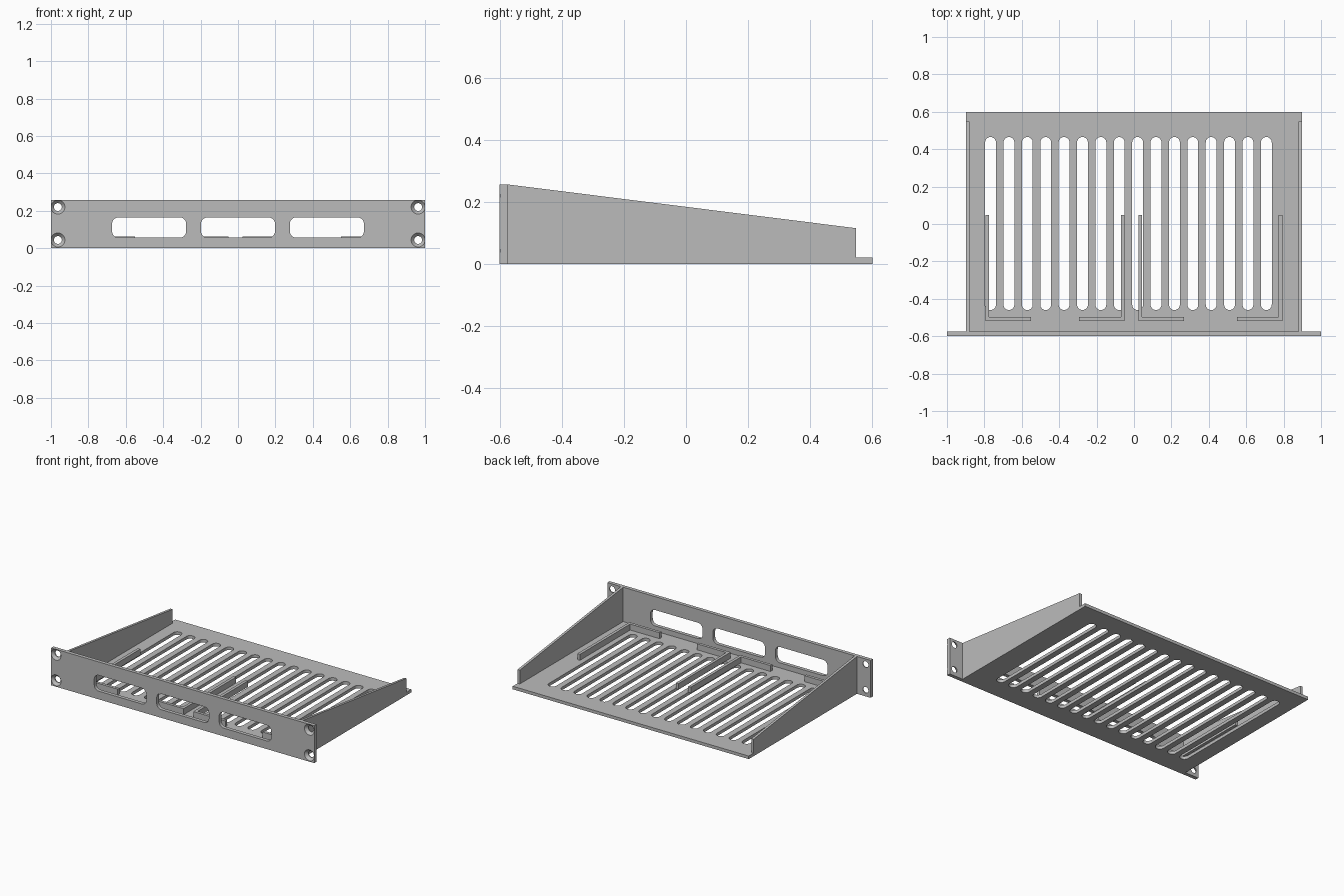
import bpy, bmesh, math
from mathutils import Matrix, Vector

cube = bpy.data.objects.get("Cube")
if cube:
    bpy.data.objects.remove(cube, do_unlink=True)

grey = bpy.data.materials.new("plain grey")
grey.use_nodes = True
grey.diffuse_color = (0.5, 0.5, 0.5, 1)
grey.node_tree.nodes["Principled BSDF"].inputs["Base Color"].default_value = (0.5, 0.5, 0.5, 1)

FRONT, BACK = -0.6, 0.6
PANEL_BACK = -0.575
HEIGHT, FLOOR = 0.257, 0.021
HALF_W = 0.897


def to_object(name, bm):
    bmesh.ops.recalc_face_normals(bm, faces=bm.faces)
    mesh = bpy.data.meshes.new(name)
    bm.to_mesh(mesh)
    bm.free()
    mesh.materials.append(grey)
    obj = bpy.data.objects.new(name, mesh)
    bpy.context.collection.objects.link(obj)
    return obj


def add_prism(bm, outline, axis, lo, hi):
    """Extrude a 2D outline along the named axis."""
    place = {"x": lambda a, b, d: (d, a, b),
             "y": lambda a, b, d: (a, d, b),
             "z": lambda a, b, d: (a, b, d)}[axis]
    face = bm.faces.new([bm.verts.new(place(a, b, lo)) for a, b in outline])
    result = bmesh.ops.extrude_face_region(bm, geom=[face])
    verts = [v for v in result["geom"] if isinstance(v, bmesh.types.BMVert)]
    bmesh.ops.translate(bm, verts=verts, vec=place(0, 0, hi - lo))


def prism(name, outline, axis, lo, hi):
    bm = bmesh.new()
    add_prism(bm, outline, axis, lo, hi)
    return to_object(name, bm)


def rect(x0, x1, y0, y1):
    return [(x0, y0), (x1, y0), (x1, y1), (x0, y1)]


def rounded(x0, x1, y0, y1, r, steps=8):
    corners = [(x1 - r, y1 - r), (x0 + r, y1 - r), (x0 + r, y0 + r), (x1 - r, y0 + r)]
    pts = []
    for i, (cx, cy) in enumerate(corners):
        for s in range(steps + 1):
            a = math.pi / 2 * (i + s / steps)
            pts.append((cx + r * math.cos(a), cy + r * math.sin(a)))
    # drop points that coincide when the ends are full half circles
    return [p for i, p in enumerate(pts) if math.dist(p, pts[i - 1]) > 1e-5]


def cut(target, bm):
    cutter = to_object("cutter", bm)
    cutter.hide_render = True
    mod = target.modifiers.new("cut", "BOOLEAN")
    mod.operation, mod.solver, mod.object = "DIFFERENCE", "EXACT", cutter
    bpy.context.view_layer.objects.active = target
    bpy.ops.object.modifier_apply(modifier=mod.name)
    bpy.data.objects.remove(cutter, do_unlink=True)


# Vented floor
base = prism("shelf_floor", rect(-HALF_W, HALF_W, PANEL_BACK, BACK), "z", 0, FLOOR)
slots = bmesh.new()
for i in range(16):
    x = -0.767 + i * 0.0983
    add_prism(slots, rounded(x - 0.029, x + 0.029, -0.46, 0.465, 0.029), "z", -0.1, 0.1)
cut(base, slots)

# Front panel with three windows
panel = prism("front_panel", rect(-1, 1, 0, HEIGHT), "y", FRONT, PANEL_BACK)
windows = bmesh.new()
for x in (-0.475, 0, 0.475):
    add_prism(windows, rounded(x - 0.198, x + 0.198, 0.056, 0.165, 0.035), "y", -0.7, -0.5)
cut(panel, windows)

# Countersunk mounting holes
turn = Matrix.Rotation(math.pi / 2, 4, "X")
for r_back, r_front, y, depth in ((0.021, 0.021, -0.59, 0.1), (0.021, 0.0385, -0.5915, 0.019)):
    holes = bmesh.new()
    for x in (-0.963, 0.963):
        for z in (0.044, 0.22):
            bmesh.ops.create_cone(holes, cap_ends=True, segments=32, radius1=r_back,
                                  radius2=r_front, depth=depth,
                                  matrix=Matrix.Translation(Vector((x, y, z))) @ turn)
    cut(panel, holes)

# Sloping side walls
wall = [(PANEL_BACK, FLOOR), (0.548, FLOOR), (0.548, 0.116), (PANEL_BACK, HEIGHT)]
prism("right_side_wall", wall, "x", -HALF_W, -0.88)
prism("left_side_wall", wall, "x", 0.88, HALF_W)

# L-shaped locating rails: outer corner x, direction of the short leg
T = 0.02
rails = (("right_outer_rail", -0.795, 1), ("right_inner_rail", -0.05, -1),
         ("left_inner_rail", 0.023, 1), ("left_outer_rail", 0.793, -1))
for name, x, d in rails:
    outline = [(x, -0.518), (x + 0.243 * d, -0.518), (x + 0.243 * d, -0.518 + T),
               (x + T * d, -0.518 + T), (x + T * d, 0.048), (x, 0.048)]
    prism(name, outline, "z", FLOOR, 0.062)

# Smooth the round cut edges while keeping corners sharp
bpy.ops.object.select_all(action="DESELECT")
for obj in (base, panel):
    obj.select_set(True)
bpy.context.view_layer.objects.active = panel
bpy.ops.object.shade_smooth_by_angle(angle=math.radians(30))
